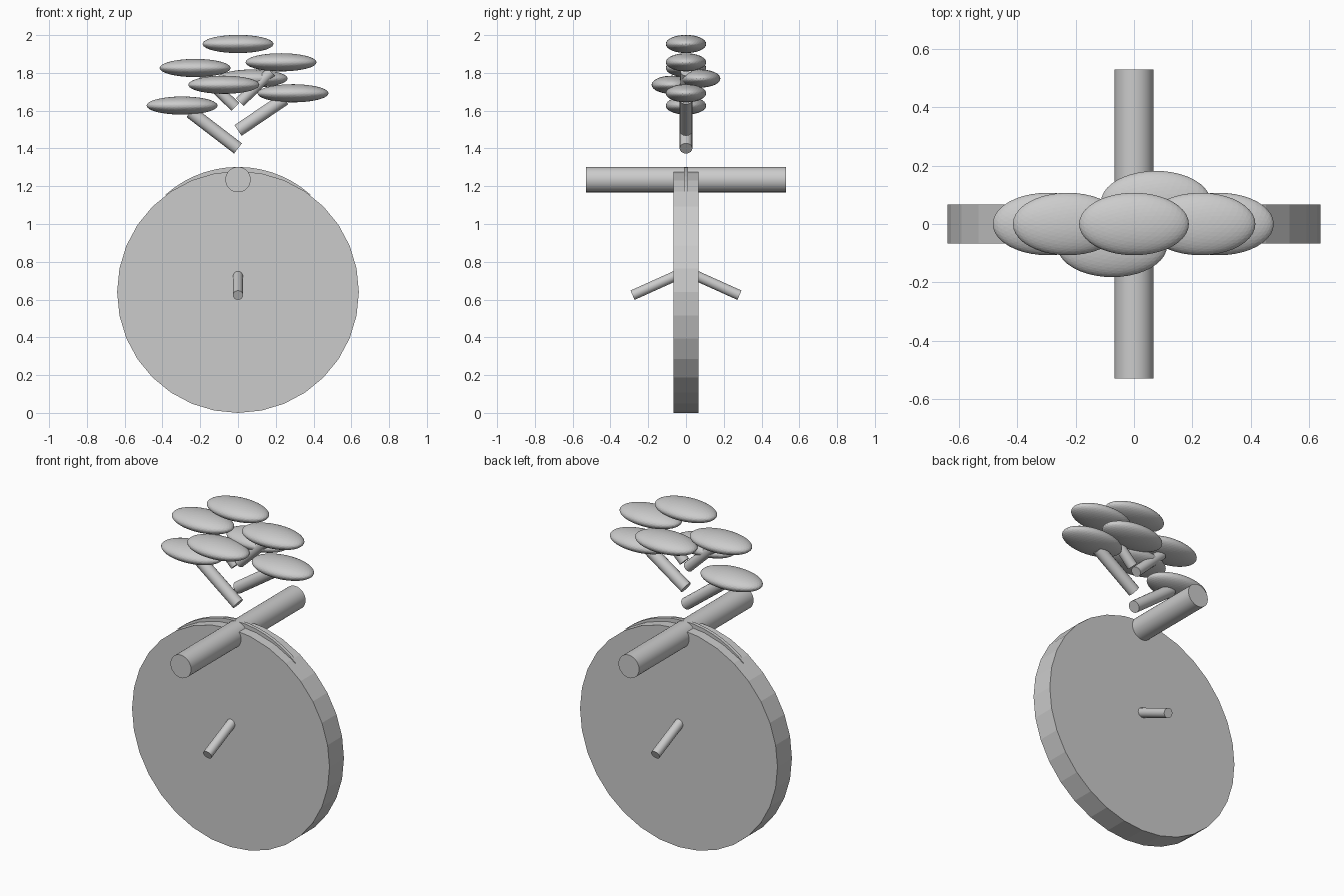
import bpy, bmesh, math
from mathutils import Vector

if "Cube" in bpy.data.objects:
    bpy.data.objects.remove(bpy.data.objects["Cube"])


def rod(name, a, b, r, sides=32):
    """Capped cylinder running from point a to point b."""
    a, b = Vector(a), Vector(b)
    d = b - a
    bpy.ops.mesh.primitive_cylinder_add(vertices=sides, radius=r, depth=d.length,
                                        location=(a + b) / 2)
    ob = bpy.context.object
    ob.name = name
    ob.rotation_euler = d.to_track_quat('Z', 'Y').to_euler()
    return ob


def smooth(ob):
    bpy.ops.object.shade_smooth_by_angle(angle=math.radians(30))
    return ob


# Upright round disc, 32 flat sides, a corner at the very top
rod("disc", (0, -0.067, 0.64), (0, 0.067, 0.64), 0.64)

# Thin crescent ridge rising out of the disc rim
R, CZ, HALF, N = 0.575, 0.727, math.radians(42), 14
bm = bmesh.new()
arc = [-HALF + 2 * HALF * i / N for i in range(N + 1)]
outer = [(R * math.sin(t), CZ + R * math.cos(t)) for t in arc]
verts = [bm.verts.new((x, -0.01, z)) for x, z in outer]
face = bm.faces.new(verts)
ext = bmesh.ops.extrude_face_region(bm, geom=[face])
bmesh.ops.translate(bm, vec=(0, 0.02, 0),
                    verts=[g for g in ext["geom"] if isinstance(g, bmesh.types.BMVert)])
bmesh.ops.recalc_face_normals(bm, faces=bm.faces)
mesh = bpy.data.meshes.new("rim_ridge")
bm.to_mesh(mesh)
bm.free()
bpy.context.collection.objects.link(bpy.data.objects.new("rim_ridge", mesh))

# Crossbar through the top of the disc
smooth(rod("crossbar", (0, -0.53, 1.235), (0, 0.53, 1.235), 0.067))

# Drooping peg on each face
for side, label in ((-1, "front"), (1, "back")):
    smooth(rod(label + "_peg", (0, side * 0.05, 0.728), (0, side * 0.283, 0.623), 0.027, 16))

# Flattened foliage pads
pads = [(-0.296, 0, 1.627), (0.291, 0, 1.692), (-0.227, 0, 1.826), (0.228, 0, 1.856),
        (-0.075, -0.075, 1.737), (0.075, 0.075, 1.77), (0, 0, 1.953)]
for i, p in enumerate(pads):
    bpy.ops.mesh.primitive_ico_sphere_add(subdivisions=4, radius=1, location=p)
    pad = bpy.context.object
    pad.name = f"foliage_pad_{i + 1}"
    pad.scale = (0.188, 0.107, 0.048)

# Branches reaching most of the way toward the four side pads
starts = [((0, 0, 1.40), 0.85, 0.034), ((0, 0, 1.495), 0.85, 0.034),
          ((-0.014, 0, 1.62), 0.82, 0.029), ((0.01, 0, 1.645), 0.76, 0.029)]
for i, (s, frac, r) in enumerate(starts):
    smooth(rod(f"branch_{i + 1}", s, Vector(s).lerp(Vector(pads[i]), frac), r, 16))
